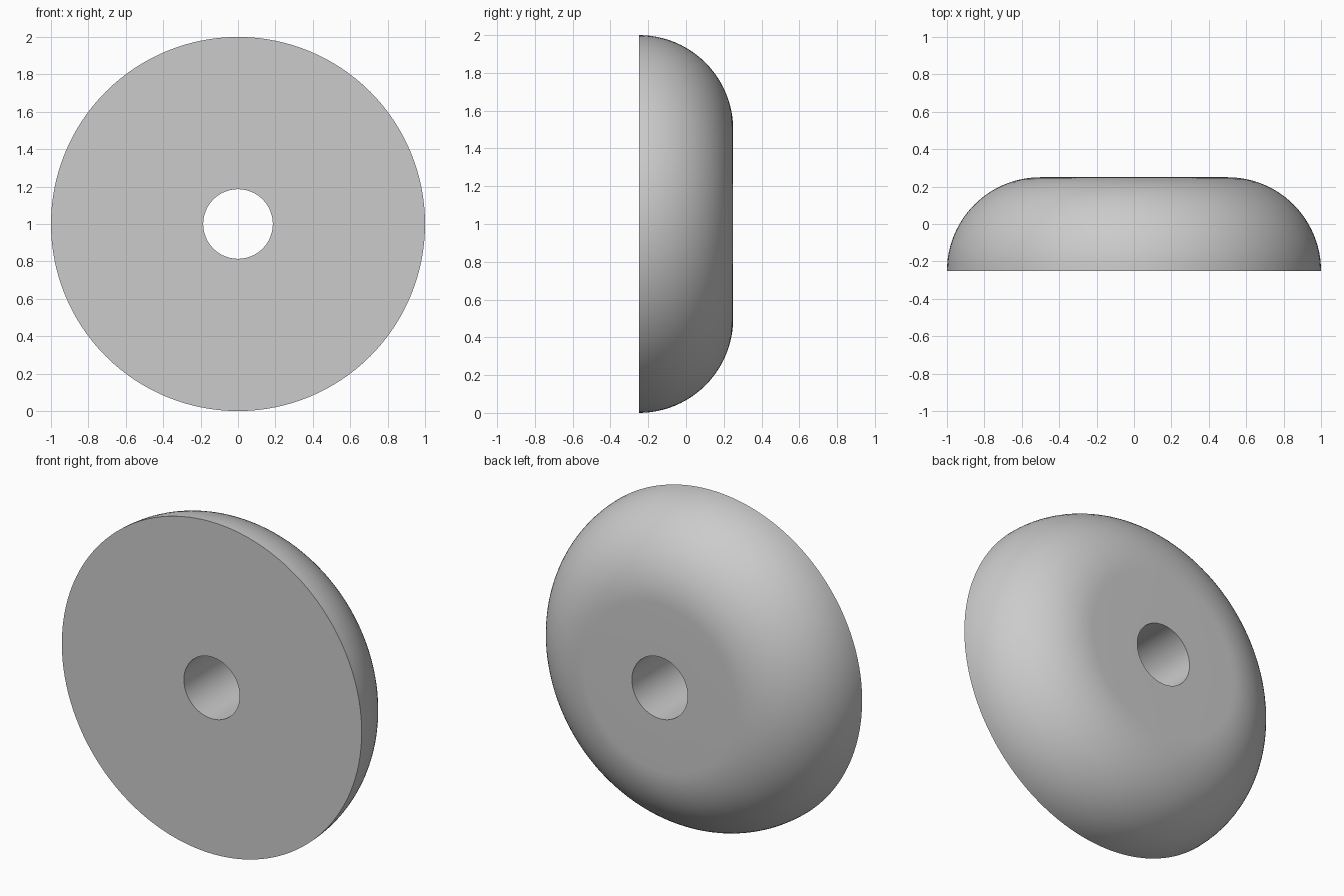
import bpy
import bmesh
from math import sin, cos, pi, radians
from mathutils import Vector

cube = bpy.data.objects.get("Cube")
if cube:
    bpy.data.objects.remove(cube, do_unlink=True)

HOLE = 0.186      # bore radius
ROUND = 0.5       # radius of the rounded rim, also of the flat back
FRONT = -0.25
SEGMENTS = 128
ARC_STEPS = 24

# Plain grey material
grey = bpy.data.materials.new("light grey")
grey.use_nodes = True
colour = (0.6, 0.6, 0.6, 1)
grey.diffuse_color = colour
grey.node_tree.nodes["Principled BSDF"].inputs["Base Color"].default_value = colour

# Cross-section (radius, y): flat front, quarter-round rim, flat back, bore
profile = [(HOLE, FRONT)]
for i in range(ARC_STEPS + 1):
    a = i / ARC_STEPS * pi / 2
    profile.append((ROUND + ROUND * cos(a), FRONT + ROUND * sin(a)))
profile.append((HOLE, FRONT + ROUND))

# Revolve the closed section about the front-to-back axis
bm = bmesh.new()
verts = [bm.verts.new((r, y, 1)) for r, y in profile]
edges = [bm.edges.new((v, verts[i - 1])) for i, v in enumerate(verts)]
bmesh.ops.spin(bm, geom=verts + edges, cent=Vector((0, 0, 1)), axis=Vector((0, 1, 0)),
               angle=2 * pi, steps=SEGMENTS, use_merge=True)
bmesh.ops.remove_doubles(bm, verts=bm.verts, dist=0.00001)
bmesh.ops.recalc_face_normals(bm, faces=bm.faces)

mesh = bpy.data.meshes.new("rounded_disc")
bm.to_mesh(mesh)
bm.free()
mesh.materials.append(grey)
disc = bpy.data.objects.new("rounded_disc", mesh)
bpy.context.collection.objects.link(disc)

# Smooth rim and bore, crisp edges at the front and the hole
bpy.ops.object.select_all(action="DESELECT")
disc.select_set(True)
bpy.context.view_layer.objects.active = disc
bpy.ops.object.shade_smooth_by_angle(angle=radians(30))
